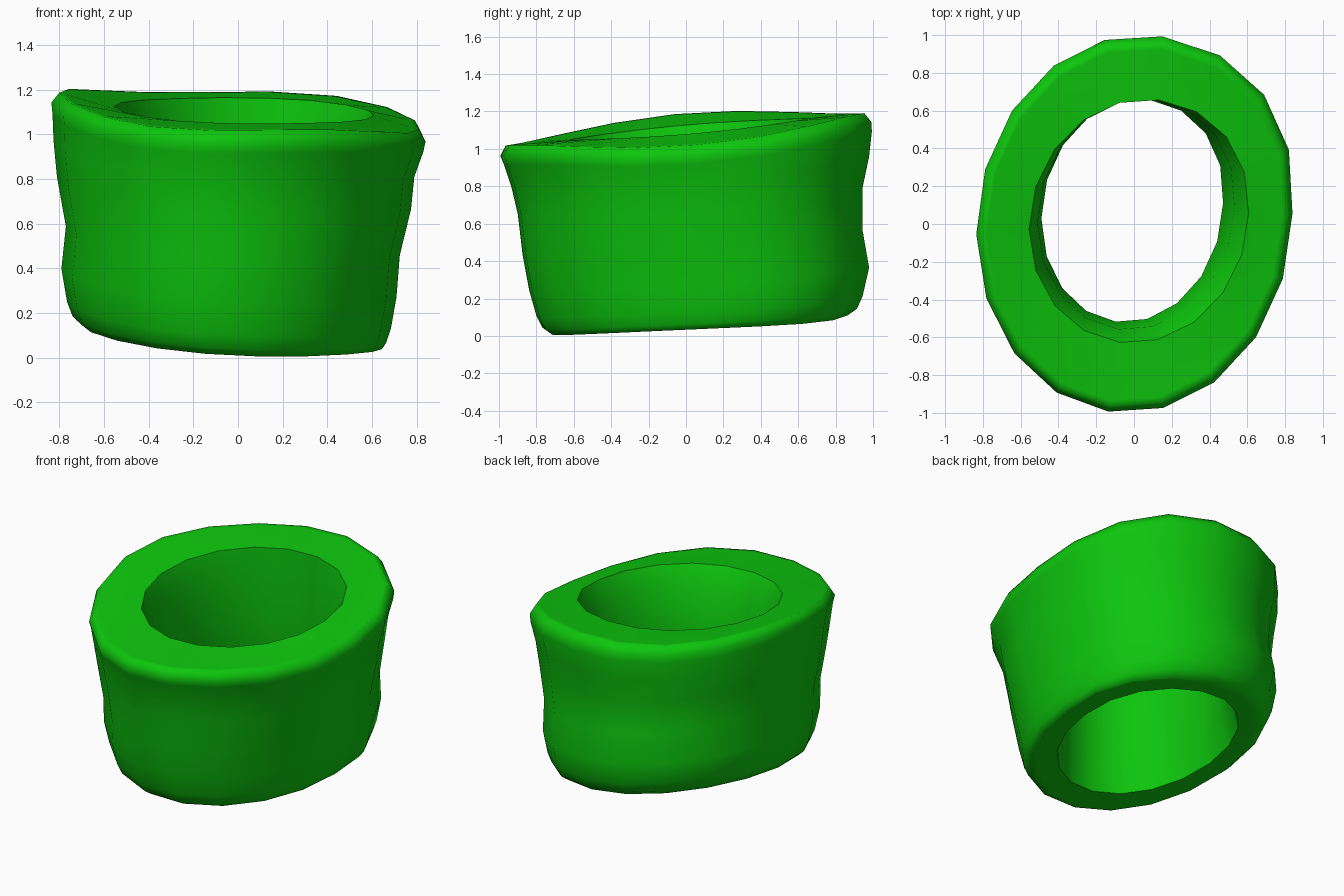
import bpy, bmesh, math

cube = bpy.data.objects.get("Cube")
if cube:
    bpy.data.objects.remove(cube, do_unlink=True)

SIDES = 18
PHASE = math.radians(2)

# Cross-section rows: height fraction, then reach to left(-x), right(+x), front(-y), back(+y)
OUTER = [
    (0.00, -0.67, 0.61, -0.70, 0.83),
    (0.00, -0.70, 0.64, -0.735, 0.87),
    (0.03, -0.74, 0.66, -0.775, 0.92),
    (0.09, -0.765, 0.68, -0.805, 0.95),
    (0.23, -0.79, 0.705, -0.845, 0.985),
    (0.42, -0.77, 0.72, -0.88, 0.95),
    (0.63, -0.81, 0.77, -0.905, 0.95),
    (0.78, -0.825, 0.785, -0.94, 0.985),
    (0.90, -0.83, 0.825, -0.98, 1.00),
    (0.95, -0.835, 0.835, -1.00, 1.00),
    (1.00, -0.80, 0.805, -0.97, 0.96),
    (1.00, -0.78, 0.78, -0.94, 0.93),
]
INNER = [
    (1.00, -0.555, 0.605, -0.63, 0.66),
    (0.87, -0.51, 0.53, -0.56, 0.66),
    (0.55, -0.49, 0.47, -0.52, 0.66),
    (0.20, -0.505, 0.475, -0.525, 0.69),
    (0.00, -0.55, 0.51, -0.53, 0.745),
]


def add_ring(bm, row, skew, bulge, warp):
    """Skewed ellipse, fuller at the back left, between warped bottom and top surfaces."""
    t, left, right, front, back = row
    verts = []
    for i in range(SIDES):
        a = PHASE + math.tau * i / SIDES
        c, s = math.cos(a), math.sin(a)
        x = (left + right) / 2 + (right - left) / 2 * c + skew * s
        x += bulge * max(0, c) * max(0, s)
        y = (front + back) / 2 + (back - front) / 2 * s + skew * c
        low = 0.06 - 0.08 * x + 0.07 * y - 0.04 * x * y + 0.06 * x * x
        high = 1.105 + 0.09 * y - warp * x * (0.06 + 0.075 * x * x - 0.07 * y * y)
        verts.append(bm.verts.new((x, y, low + (high - low) * t)))
    return verts


# Hollow, slanted band with a waisted hole
bm = bmesh.new()
rings = [add_ring(bm, row, 0.02, 0.11, 1.0) for row in OUTER]
rings += [add_ring(bm, row, 0.02, 0.04, 0.5) for row in INNER]
for k, ring in enumerate(rings):
    nxt = rings[(k + 1) % len(rings)]
    for i in range(SIDES):
        j = (i + 1) % SIDES
        bm.faces.new((ring[i], ring[j], nxt[j], nxt[i])).smooth = True
bmesh.ops.recalc_face_normals(bm, faces=bm.faces)

# Crisp edges around the hole, soft everywhere else
for ring in (rings[len(OUTER)], rings[-1]):
    for i in range(SIDES):
        bm.edges.get((ring[i], ring[(i + 1) % SIDES])).smooth = False

mesh = bpy.data.meshes.new("band")
bm.to_mesh(mesh)
bm.free()
band = bpy.data.objects.new("band", mesh)
bpy.context.collection.objects.link(band)

# Single green colour
green = bpy.data.materials.new("bright green")
green.use_nodes = True
color = (0.004, 0.56, 0.004, 1.0)
green.diffuse_color = color
green.node_tree.nodes["Principled BSDF"].inputs["Base Color"].default_value = color
mesh.materials.append(green)
